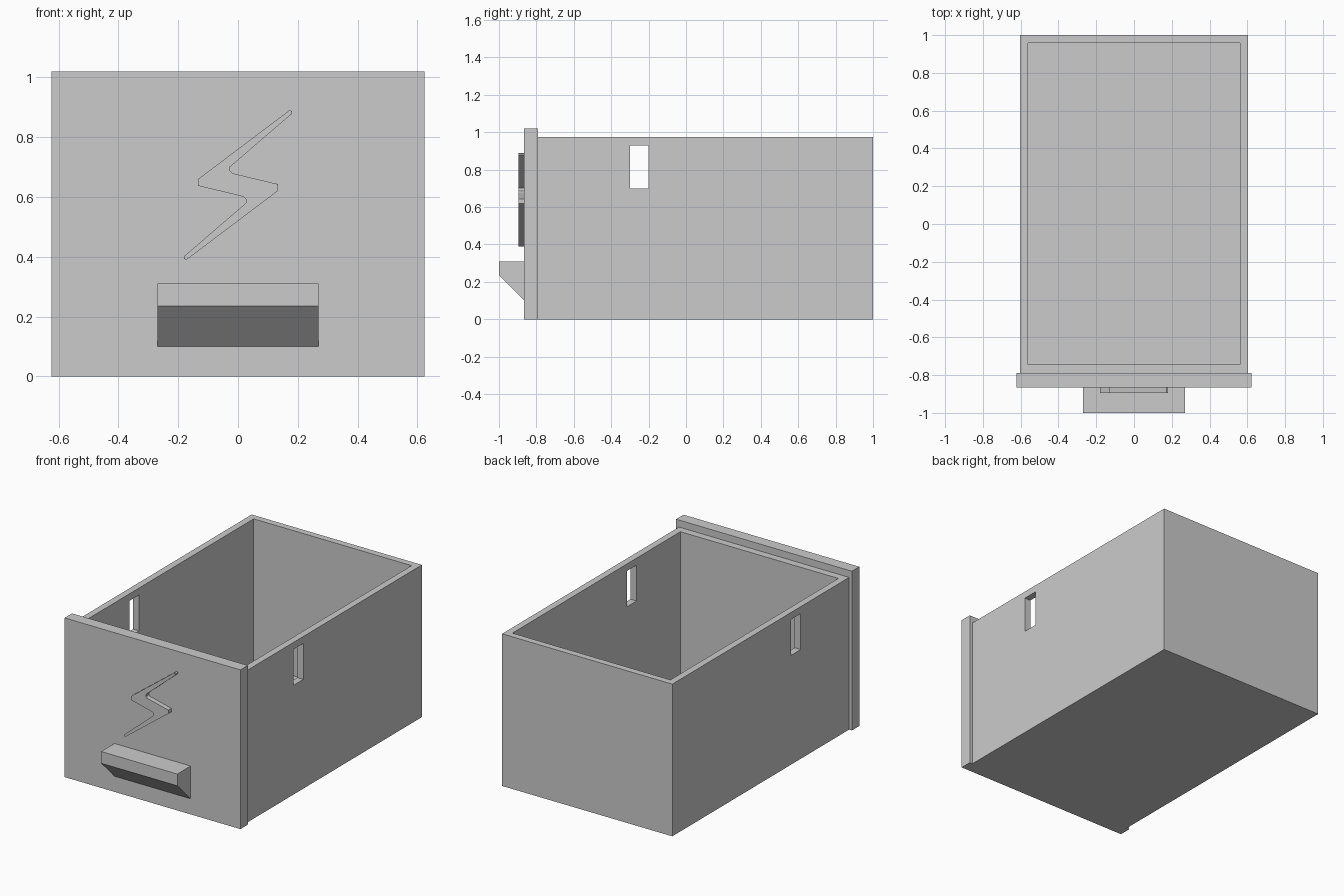
import bpy
import bmesh
from mathutils import Vector

if "Cube" in bpy.data.objects:
    bpy.data.objects.remove(bpy.data.objects["Cube"], do_unlink=True)

GREY = (0.6, 0.6, 0.6, 1.0)
plastic = bpy.data.materials.new("grey_plastic")
plastic.use_nodes = True
plastic.diffuse_color = GREY
plastic.node_tree.nodes["Principled BSDF"].inputs["Base Color"].default_value = GREY


def add_object(name, bm):
    bmesh.ops.recalc_face_normals(bm, faces=bm.faces)
    mesh = bpy.data.meshes.new(name)
    bm.to_mesh(mesh)
    bm.free()
    mesh.materials.append(plastic)
    obj = bpy.data.objects.new(name, mesh)
    bpy.context.collection.objects.link(obj)
    return obj


def box(name, low, high):
    bm = bmesh.new()
    bmesh.ops.create_cube(bm, size=1)
    low, high = Vector(low), Vector(high)
    for v in bm.verts:
        v.co = (low + high) / 2 + v.co * (high - low)
    return add_object(name, bm)


def prism(name, outline, offset):
    """Extrude a closed outline of 3D points along an offset."""
    bm = bmesh.new()
    face = bm.faces.new([bm.verts.new(p) for p in outline])
    result = bmesh.ops.extrude_face_region(bm, geom=[face], use_keep_orig=True)
    moved = [g for g in result["geom"] if isinstance(g, bmesh.types.BMVert)]
    bmesh.ops.translate(bm, verts=moved, vec=offset)
    return add_object(name, bm)


def cut(target, cutter):
    mod = target.modifiers.new(cutter.name, "BOOLEAN")
    mod.operation = "DIFFERENCE"
    mod.solver = "EXACT"
    mod.object = cutter
    cutter.hide_render = True
    cutter.hide_viewport = True
    cutter.display_type = "WIRE"
    bpy.context.view_layer.objects.active = target
    bpy.ops.object.modifier_apply(modifier=mod.name)
    bpy.data.objects.remove(cutter, do_unlink=True)


# Open tray with a slot through both side walls
tray = box("drawer_tray", (-0.603, -0.79, 0), (0.603, 1, 0.975))
cut(tray, box("cavity_cutter", (-0.56, -0.743, 0.045), (0.56, 0.958, 1.2)))
cut(tray, box("slot_cutter", (-0.8, -0.3, 0.7), (0.8, -0.2, 0.93)))

# Front panel, slightly wider and taller than the tray
PANEL_Y = -0.865
box("front_panel", (-0.623, PANEL_Y, 0), (0.623, -0.79, 1.02))

# Wedge pull handle
side = [(PANEL_Y, 0.10), (-1, 0.235), (-1, 0.31), (PANEL_Y, 0.31)]
prism("pull_handle", [(-0.27, y, z) for y, z in side], (0.54, 0, 0))

# Raised bolt emblem; its outline is point symmetric, so half is rotated
half = [(0.172, 0.25), (0.181, 0.247), (0.18, 0.238), (-0.026, 0.061),
        (-0.026, 0.047), (-0.018, 0.039), (0.133, 0.003), (0.133, -0.02)]
bolt = half + [(-x, -z) for x, z in half]
prism("bolt_emblem", [(x, PANEL_Y, z + 0.64) for x, z in bolt], (0, -0.03, 0))
